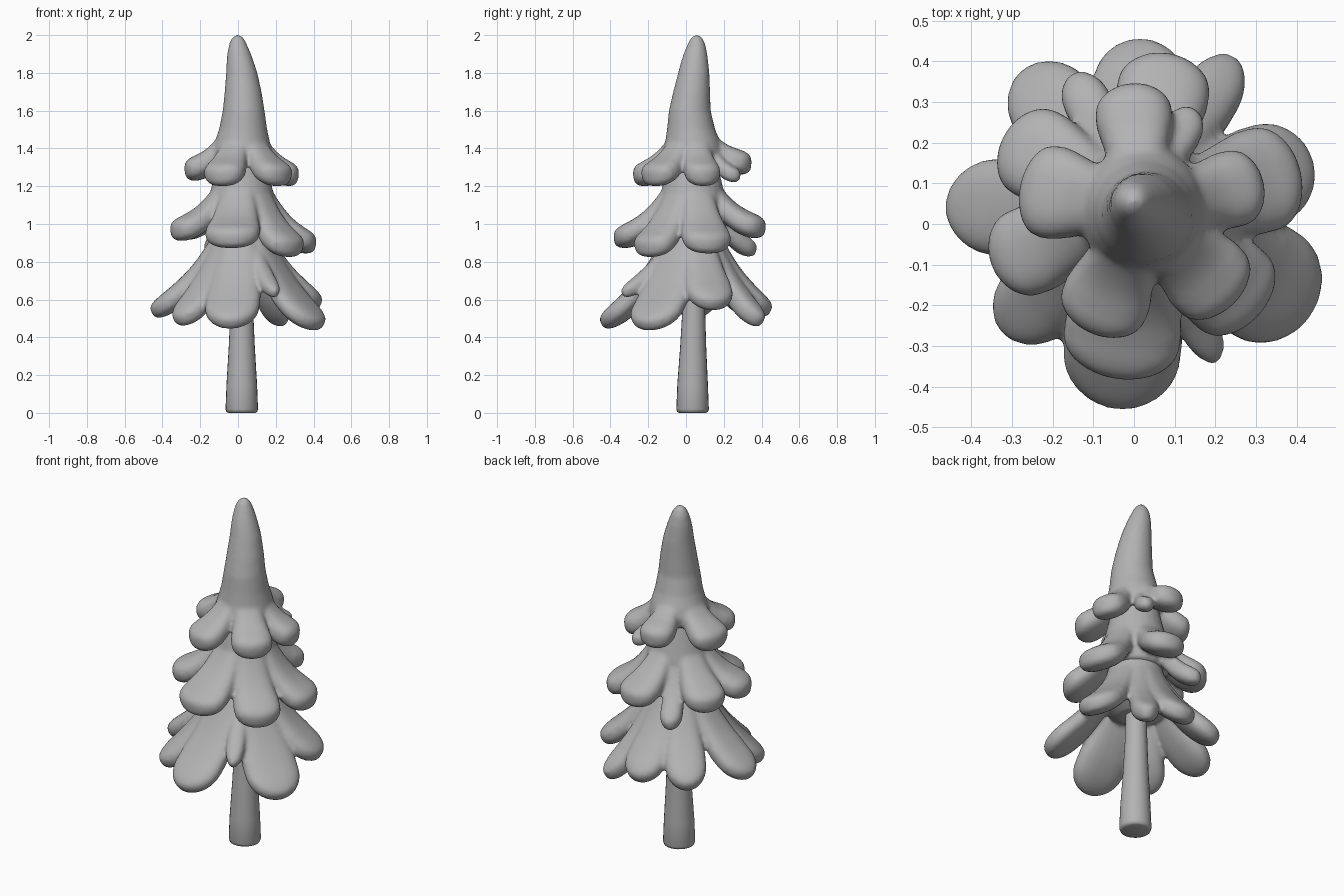
import bpy, bmesh, math
from mathutils import Vector

cube = bpy.data.objects.get("Cube")
if cube:
    bpy.data.objects.remove(cube, do_unlink=True)

CENTRE = Vector((0.02, 0.035, 0))
SIDES = 24

grey = bpy.data.materials.new("plain grey")
grey.use_nodes = True
grey.diffuse_color = (0.45, 0.45, 0.45, 1)
bsdf = next(n for n in grey.node_tree.nodes if n.type == 'BSDF_PRINCIPLED')
bsdf.inputs["Base Color"].default_value = (0.45, 0.45, 0.45, 1)
bsdf.inputs["Roughness"].default_value = 0.8


def skin(bm, rings):
    """Join rings of points into a closed tube."""
    loops = [[bm.verts.new(p) for p in ring] for ring in rings]
    for a, b in zip(loops, loops[1:]):
        for i in range(len(a)):
            j = (i + 1) % len(a)
            bm.faces.new((a[i], a[j], b[j], b[i]))
    bm.faces.new(loops[0][::-1])
    bm.faces.new(loops[-1])


def oval(centre, u, v, power=1.0):
    """Ring of points; a power below one makes it boxier."""
    def soft(c):
        return math.copysign(abs(c) ** power, c)
    turns = [math.tau * i / SIDES for i in range(SIDES)]
    return [centre + u * soft(math.cos(t)) + v * soft(math.sin(t)) for t in turns]


def lathe(bm, profile):
    """Profile entries: height, radius, sideways shift in x and y."""
    skin(bm, [oval(CENTRE + Vector((dx, dy, z)), Vector((r, 0, 0)), Vector((0, r, 0)))
              for z, r, dx, dy in profile])


def lobe(bm, root, angle, reach, width, tip_z):
    """Drooping blunt bough, swept along a curve from the body to its tip."""
    root_r, root_z, flare, sag, thick = root
    a = math.radians(angle)
    out, up = Vector((math.cos(a), math.sin(a), 0)), Vector((0, 0, 1))
    side = up.cross(out)
    p0 = out * root_r + up * root_z
    p1 = out * (root_r + flare * (reach - root_r)) + up * (tip_z + sag * (root_z - tip_z))
    p2 = out * reach + up * tip_z
    thick = min(thick, width * 0.42)
    rings, steps = [], 24
    for i in range(steps + 1):
        t = math.sin(math.pi / 2 * i / steps) * 0.998
        p = p0 * (1 - t) ** 2 + p1 * 2 * t * (1 - t) + p2 * t * t
        tangent = ((p1 - p0) * (1 - t) + (p2 - p1) * t).normalized()
        normal = tangent.cross(side)
        cap = 1 if t < 0.72 else math.sqrt(1 - ((t - 0.72) / 0.28) ** 2)
        grow = min(1, t / 0.6)
        w = width / 2 * (0.6 + 0.4 * grow) * cap
        h = thick * (0.75 + 0.25 * grow) * cap ** 0.6
        rings.append(oval(CENTRE + p, side * w, normal * h, 0.8))
    skin(bm, rings)


def finish(name, bm):
    bmesh.ops.recalc_face_normals(bm, faces=bm.faces)
    mesh = bpy.data.meshes.new(name)
    bm.to_mesh(mesh)
    bm.free()
    mesh.materials.append(grey)
    obj = bpy.data.objects.new(name, mesh)
    bpy.context.collection.objects.link(obj)
    return obj


def tier(name, profile, root, lobes):
    """Body and boughs fused into one soft surface."""
    bm = bmesh.new()
    lathe(bm, profile)
    for entry in lobes:
        lobe(bm, root, *entry)
    obj = finish(name, bm)
    remesh = obj.modifiers.new("fuse", 'REMESH')
    remesh.mode = 'VOXEL'
    remesh.voxel_size = 0.011
    remesh.use_smooth_shade = True
    soften = obj.modifiers.new("soften", 'SMOOTH')
    soften.factor = 0.5
    soften.iterations = 6


# Trunk with a softly rounded foot
bm = bmesh.new()
lathe(bm, [(0, 0.07, 0, 0), (0.005, 0.081, 0, 0), (0.02, 0.086, 0, 0), (0.15, 0.081, 0, 0),
           (0.35, 0.069, 0, 0.003), (0.55, 0.06, 0, 0.006), (0.8, 0.055, 0, 0.006)])
trunk = finish("trunk", bm)
bpy.context.view_layer.objects.active = trunk
trunk.select_set(True)
bpy.ops.object.shade_smooth_by_angle(angle=math.radians(50))

# Boughs: angle, reach, width, tip height
tier("lower_boughs",
     [(0.7, 0.09, 0, 0), (0.73, 0.155, 0, 0), (0.8, 0.175, 0, 0), (0.9, 0.165, 0, 0), (1.1, 0.12, 0, 0)],
     (0.1, 0.95, 0.38, 0.27, 0.06),
     [(-98, 0.487, 0.29, 0.47), (-64, 0.415, 0.10, 0.63), (-31, 0.482, 0.30, 0.46),
      (16, 0.43, 0.25, 0.57), (59, 0.43, 0.15, 0.48), (91, 0.412, 0.23, 0.535),
      (131, 0.445, 0.22, 0.53), (179, 0.477, 0.24, 0.53), (-139, 0.45, 0.21, 0.485)])

tier("middle_boughs",
     [(0.95, 0.1, 0, 0), (0.98, 0.165, 0, 0), (1.05, 0.185, 0, 0), (1.15, 0.172, 0, 0),
      (1.25, 0.148, 0, 0), (1.42, 0.11, 0, 0)],
     (0.11, 1.17, 0.42, 0.08, 0.065),
     [(-99, 0.42, 0.29, 0.92), (-42, 0.385, 0.25, 0.87), (14, 0.40, 0.26, 0.89),
      (80, 0.39, 0.23, 0.975), (117, 0.375, 0.12, 0.86), (152, 0.385, 0.23, 0.965),
      (-160, 0.394, 0.22, 0.96)])

tier("crown",
     [(1.31, 0.1, 0, 0), (1.34, 0.15, 0, 0), (1.39, 0.158, 0, 0), (1.44, 0.145, 0.003, 0),
      (1.5, 0.128, 0.007, -0.008), (1.6, 0.111, 0.01, -0.015), (1.7, 0.098, 0.007, -0.005),
      (1.8, 0.083, 0, 0.006), (1.85, 0.074, -0.007, 0.01), (1.9, 0.063, -0.014, 0.015),
      (1.95, 0.048, -0.02, 0.02), (1.98, 0.034, -0.021, 0.021),
      (1.997, 0.018, -0.021, 0.022), (2.003, 0.005, -0.021, 0.022)],
     (0.08, 1.44, 0.42, 0.08, 0.065),
     [(-46, 0.322, 0.22, 1.25), (-112, 0.328, 0.22, 1.25), (169, 0.305, 0.23, 1.28),
      (95, 0.312, 0.19, 1.315), (63, 0.28, 0.10, 1.25), (13, 0.305, 0.19, 1.25)])
